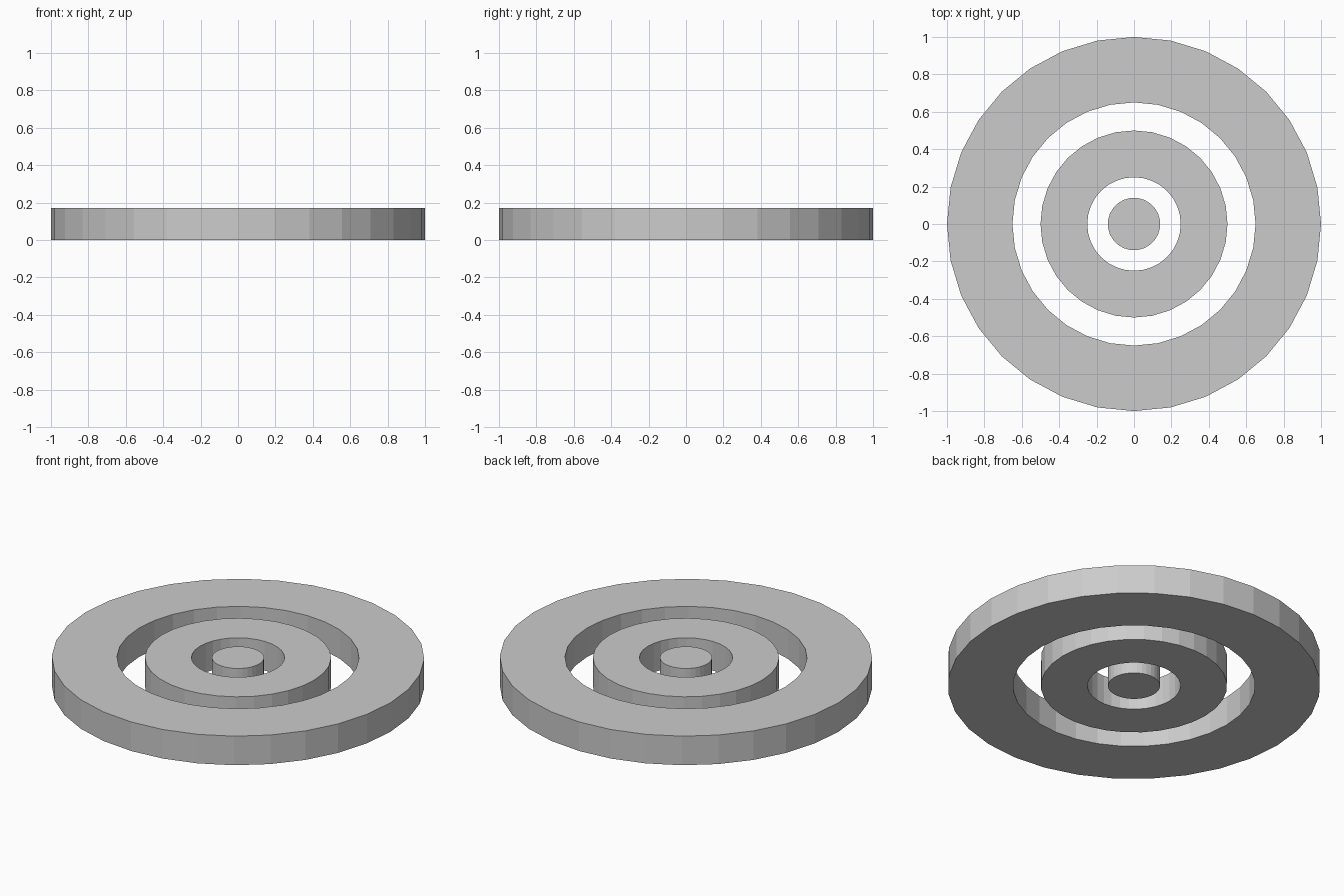
import bpy, bmesh
from math import cos, sin, tau

if "Cube" in bpy.data.objects:
    bpy.data.objects.remove(bpy.data.objects["Cube"])

SIDES = 32
HEIGHT = 0.172


def circle(bm, radius, z):
    return [bm.verts.new((radius * cos(tau * i / SIDES), radius * sin(tau * i / SIDES), z))
            for i in range(SIDES)]


def make_part(name, outer, inner=0.0):
    """Flat-faced ring, or a solid disc when there is no inner radius."""
    bm = bmesh.new()
    if inner:
        loops = [circle(bm, r, z) for r, z in
                 ((outer, 0), (outer, HEIGHT), (inner, HEIGHT), (inner, 0))]
        pairs = zip(loops, loops[1:] + loops[:1])
    else:
        loops = [circle(bm, outer, 0), circle(bm, outer, HEIGHT)]
        pairs = [loops]
        bm.faces.new(loops[0][::-1])
        bm.faces.new(loops[1])
    for a, b in pairs:
        for i in range(SIDES):
            j = (i + 1) % SIDES
            bm.faces.new((a[i], a[j], b[j], b[i]))
    mesh = bpy.data.meshes.new(name)
    bm.to_mesh(mesh)
    bm.free()
    bpy.context.collection.objects.link(bpy.data.objects.new(name, mesh))


# Three concentric target pieces
make_part("outer_ring", 1.0, 0.65)
make_part("middle_ring", 0.5, 0.25)
make_part("center_disc", 0.14)
